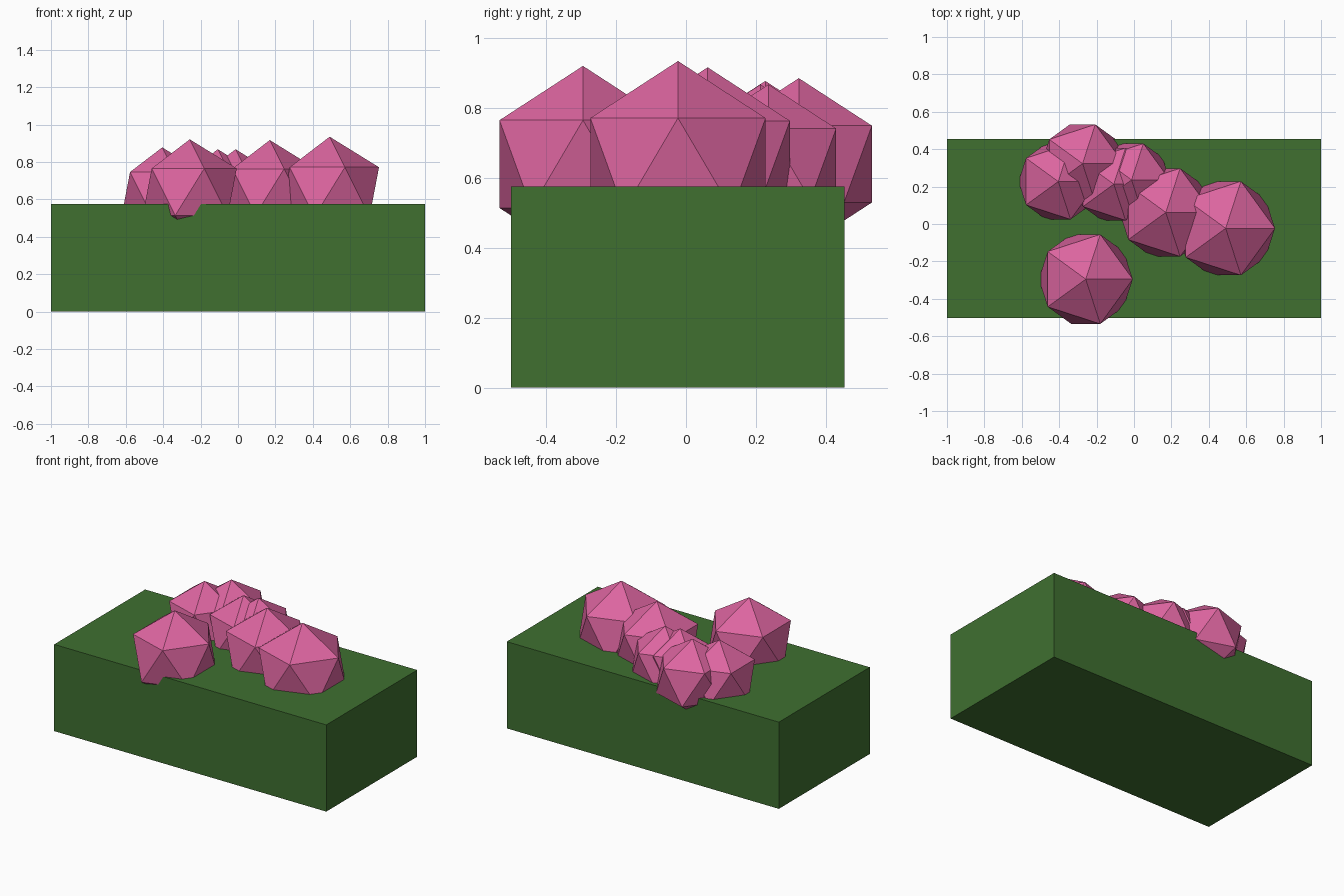
import bpy

if "Cube" in bpy.data.objects:
    bpy.data.objects.remove(bpy.data.objects["Cube"])


def material(name, color):
    m = bpy.data.materials.new(name)
    m.diffuse_color = color
    m.use_nodes = True
    m.node_tree.nodes["Principled BSDF"].inputs["Base Color"].default_value = m.diffuse_color
    return m


green = material("leaf_green", (0.05, 0.16, 0.03, 1))
pink = material("blossom_pink", (0.72, 0.13, 0.35, 1))

# Hedge block
bpy.ops.mesh.primitive_cube_add(size=1, location=(0, -0.024, 0.288))
hedge = bpy.context.object
hedge.name = "hedge_block"
hedge.scale = (2, 0.955, 0.576)
hedge.data.materials.append(green)

# Low-poly blossoms half sunk into the top: x, y, radius
blossoms = [
    (-0.258, -0.295, 0.281),
    (0.49, -0.023, 0.295),
    (0.17, 0.062, 0.277),
    (-0.275, 0.323, 0.246),
    (-0.405, 0.227, 0.238),
    (-0.108, 0.213, 0.228),
    (-0.013, 0.236, 0.228),
]
for i, (x, y, r) in enumerate(blossoms, 1):
    bpy.ops.mesh.primitive_ico_sphere_add(subdivisions=1, radius=r, location=(x, y, 0.64))
    flower = bpy.context.object
    flower.name = f"blossom_{i}"
    flower.data.materials.append(pink)
